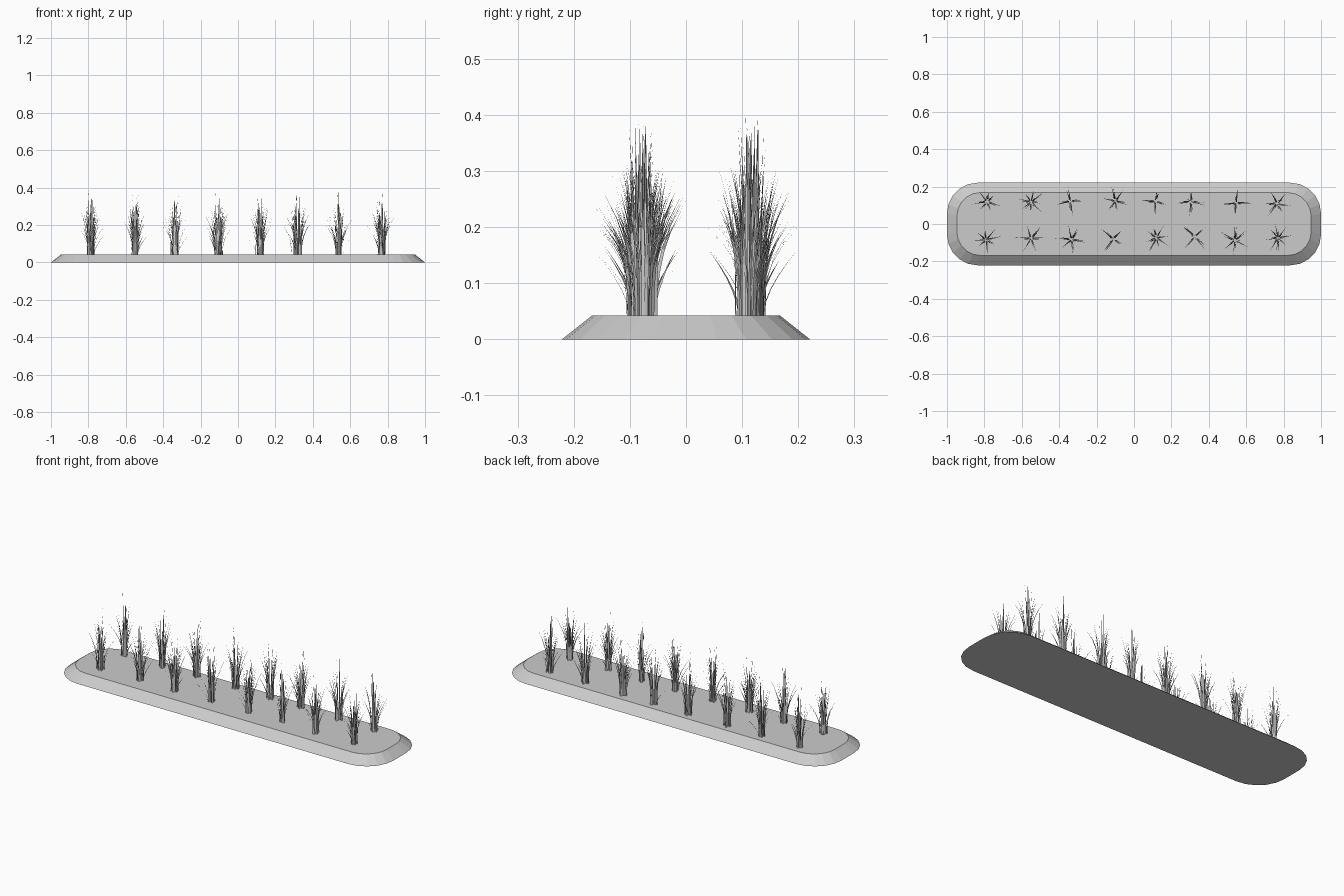
import bpy, math, random
from mathutils import Vector

if "Cube" in bpy.data.objects:
    bpy.data.objects.remove(bpy.data.objects["Cube"])

random.seed(7)


def make_object(name, verts, faces):
    mesh = bpy.data.meshes.new(name)
    mesh.from_pydata(verts, [], faces)
    mesh.update()
    obj = bpy.data.objects.new(name, mesh)
    bpy.context.collection.objects.link(obj)
    return obj


def rounded_rect(hx, hy, r, z, seg=5):
    pts = []
    for i, (sx, sy) in enumerate([(1, 1), (-1, 1), (-1, -1), (1, -1)]):
        for k in range(seg + 1):
            a = math.pi / 2 * (i + k / seg)
            pts.append((sx * (hx - r) + r * math.cos(a),
                        sy * (hy - r) + r * math.sin(a), z))
    return pts


# Soil bed: rounded rectangle with sloping sides
BED_TOP = 0.042
low = rounded_rect(1.0, 0.221, 0.165, 0)
high = rounded_rect(0.947, 0.168, 0.125, BED_TOP)
n = len(low)
faces = [tuple(reversed(range(n))), tuple(range(n, 2 * n))]
faces += [(i, (i + 1) % n, n + (i + 1) % n, n + i) for i in range(n)]
make_object("soil_bed", low + high, faces)


# One tapering blade that rises and bends outward
def add_blade(verts, faces, angle, root, reach, height, width, power=2.4, seg=5):
    out = Vector((math.cos(angle), math.sin(angle), 0))
    side = Vector((-out.y, out.x, 0))
    start = len(verts)
    for k in range(seg):
        t = k / seg
        c = out * (root + reach * t ** power) + Vector((0, 0, height * t))
        w = side * width * (1 - t ** 1.5) / 2
        verts += [c - w, c + w]
    verts.append(out * (root + reach) + Vector((0, 0, height)))
    for k in range(seg - 1):
        a = start + 2 * k
        faces.append((a, a + 1, a + 3, a + 2))
    a = start + 2 * (seg - 1)
    faces.append((a, a + 1, a + 2))


# Grass tuft: spokes of wide, medium and upright blades
def make_tuft(name, x, y):
    verts, faces = [], []
    u = random.uniform
    spokes = random.choice([4, 6, 7, 8])
    turn = u(0, math.tau)
    for s in range(spokes):
        a = turn + math.tau * s / spokes + u(-0.15, 0.15)
        for _ in range(round(9 / spokes)):
            add_blade(verts, faces, a + u(-.12, .12), u(.008, .02), u(.035, .075), u(.15, .23), .008)
        for _ in range(round(12 / spokes)):
            add_blade(verts, faces, a + u(-.2, .2), u(.006, .02), u(.012, .04), u(.19, .27), .007)
    for _ in range(7):
        add_blade(verts, faces, u(0, math.tau), u(.002, .015), u(0, .014), u(.24, .355), .006)
    # low drooping side blade
    add_blade(verts, faces, turn, .015, .065, u(.09, .14), .008, 1.6)
    obj = make_object(name, verts, faces)
    obj.location = (x, y, BED_TOP)


# Two rows of eight tufts
rows = {
    "back": [(-.785, .12), (-.55, .118), (-.34, .122), (-.10, .122),
             (.115, .12), (.305, .12), (.545, .112), (.765, .108)],
    "front": [(-.79, -.085), (-.55, -.077), (-.335, -.083), (-.11, -.08),
              (.12, -.075), (.325, -.068), (.54, -.088), (.77, -.075)],
}
for row, spots in rows.items():
    for i, (x, y) in enumerate(spots):
        make_tuft(f"{row}_grass_tuft_{i + 1}", x, y)
